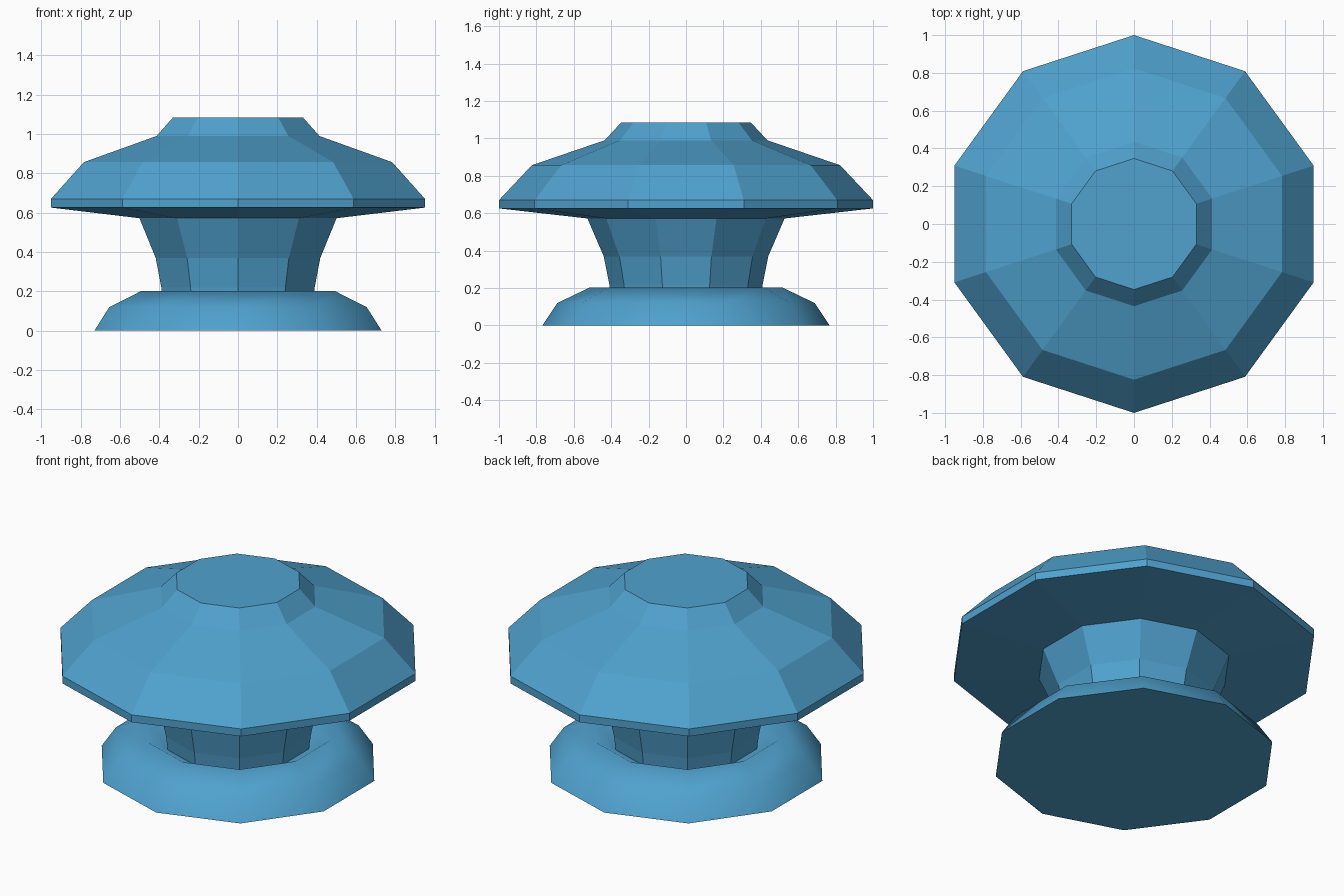
import bpy, bmesh, math

if "Cube" in bpy.data.objects:
    bpy.data.objects.remove(bpy.data.objects["Cube"])

SIDES = 10

blue = bpy.data.materials.new("blue")
blue.diffuse_color = (0.08, 0.36, 0.62, 1)
blue.use_nodes = True
blue.node_tree.nodes["Principled BSDF"].inputs["Base Color"].default_value = blue.diffuse_color


def lathe(name, profile, smooth=False):
    """Ten-sided solid from (radius, height) pairs, bottom to top, capped at both ends."""
    bm = bmesh.new()
    rings = []
    for r, z in profile:
        angles = [math.pi / 2 + i * math.tau / SIDES for i in range(SIDES)]
        rings.append([bm.verts.new((r * math.cos(a), r * math.sin(a), z)) for a in angles])
    for lo, hi in zip(rings, rings[1:]):
        for i in range(SIDES):
            j = (i + 1) % SIDES
            bm.faces.new((lo[i], lo[j], hi[j], hi[i]))
    bm.faces.new(rings[0][::-1])
    bm.faces.new(rings[-1])
    bmesh.ops.recalc_face_normals(bm, faces=bm.faces)
    mesh = bpy.data.meshes.new(name)
    bm.to_mesh(mesh)
    bm.free()
    mesh.materials.append(blue)
    ob = bpy.data.objects.new(name, mesh)
    bpy.context.collection.objects.link(ob)
    if smooth:
        bpy.ops.object.select_all(action='DESELECT')
        bpy.context.view_layer.objects.active = ob
        ob.select_set(True)
        bpy.ops.object.shade_smooth_by_angle(angle=math.radians(65))
    return ob


# Rounded foot with a dished top
lathe("foot", [(0.768, 0), (0.688, 0.12), (0.515, 0.203), (0.40, 0.14)], smooth=True)

# Flared neck and faceted knob head in one faceted body
lathe("neck_and_head", [
    (0.40, 0.14), (0.41, 0.22), (0.44, 0.37), (0.527, 0.572),
    (1.0, 0.626), (1.0, 0.67), (0.824, 0.857), (0.435, 0.99), (0.347, 1.085),
])
